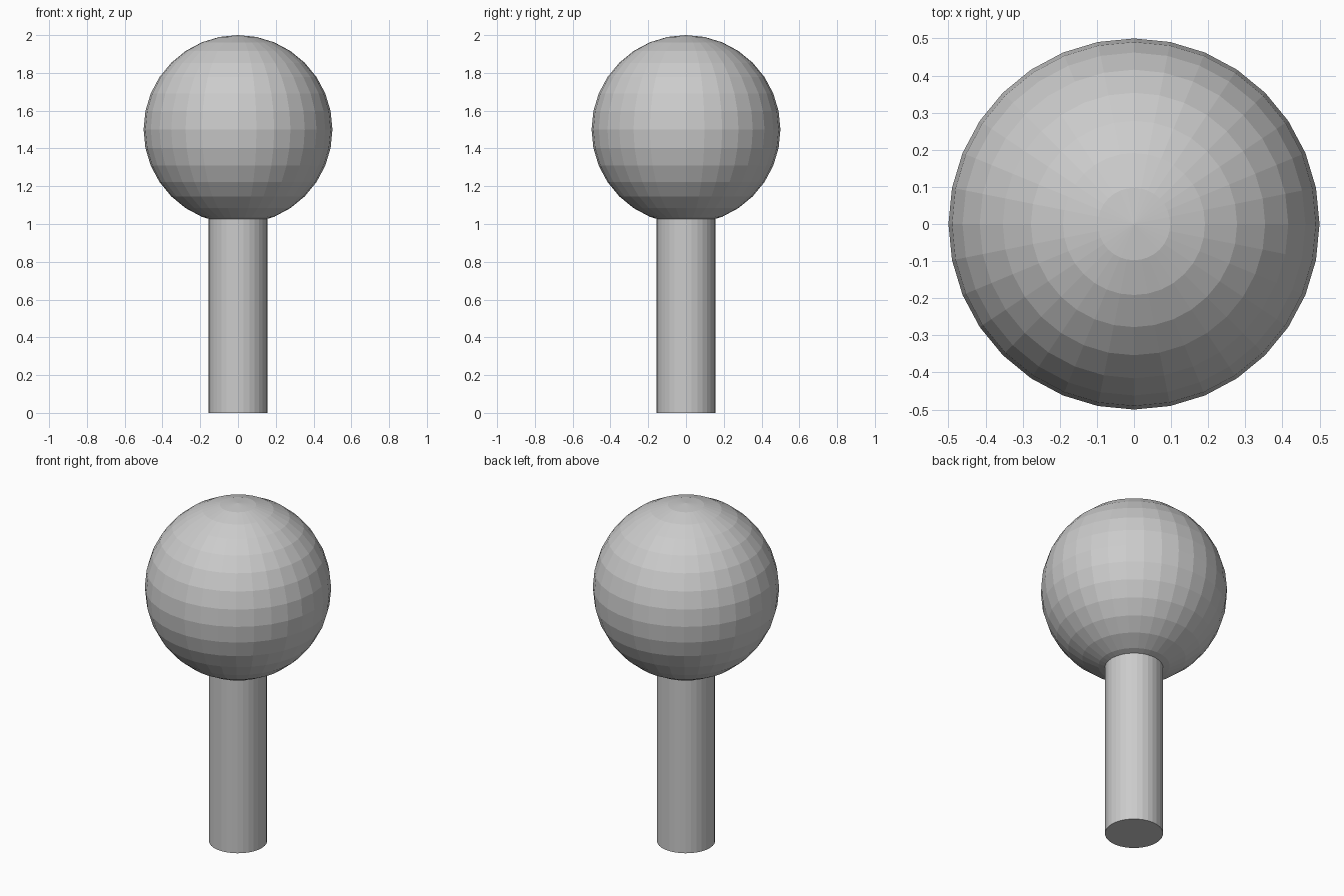
import bpy

if "Cube" in bpy.data.objects:
    bpy.data.objects.remove(bpy.data.objects["Cube"])

BALL_RADIUS = 0.5
BALL_Z = 1.5
STEM_RADIUS = 0.156
STEM_TOP = 1.04  # slightly sunk into the ball

# Round flat-shaded head
bpy.ops.mesh.primitive_uv_sphere_add(
    segments=32, ring_count=16, radius=BALL_RADIUS, location=(0, 0, BALL_Z))
bpy.context.object.name = "ball"

# Straight stem standing on the ground
bpy.ops.mesh.primitive_cylinder_add(
    vertices=32, radius=STEM_RADIUS, depth=STEM_TOP, location=(0, 0, STEM_TOP / 2))
bpy.context.object.name = "stem"
